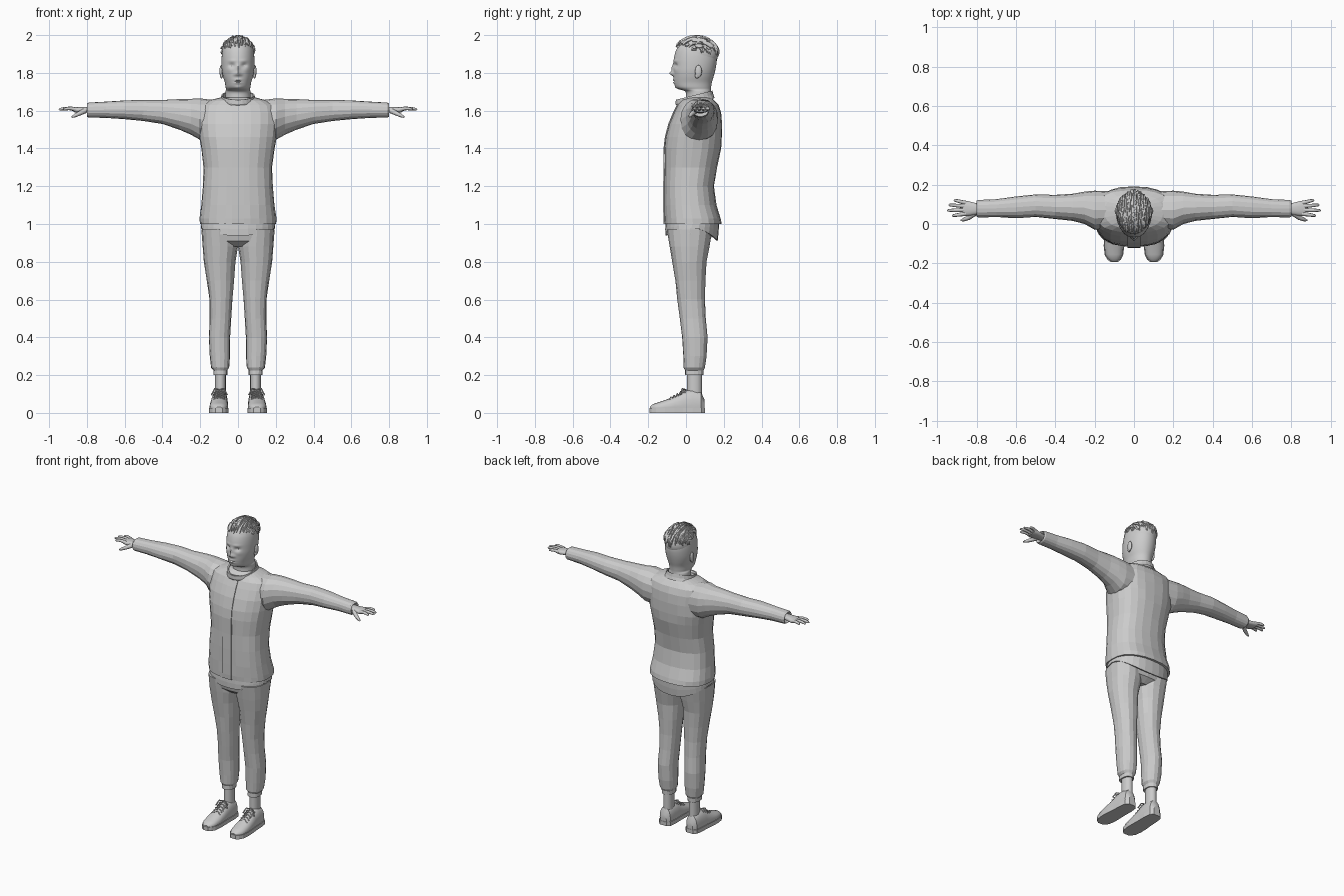
import bpy, bmesh, random
from math import sin, cos, pi, exp, radians
from mathutils import Vector as V

random.seed(4)


def oval(axis, pos, a0, a1, b0, b1, p=2.2, n=20, jitter=0):
    """Superellipse ring across an axis, given its two extents."""
    pts = []
    for i in range(n):
        c, s = cos(2 * pi * i / n), sin(2 * pi * i / n)
        k = 1 + random.uniform(-jitter, jitter)
        a = (a0 + a1) / 2 + (a1 - a0) / 2 * k * abs(c) ** (2 / p) * (1 if c > 0 else -1)
        b = (b0 + b1) / 2 + (b1 - b0) / 2 * k * abs(s) ** (2 / p) * (1 if s > 0 else -1)
        pts.append(V({'x': (pos, a, b), 'y': (a, pos, b), 'z': (a, b, pos)}[axis]))
    return pts


def skin(bm, rings, caps=True):
    rows = [[bm.verts.new(q) for q in r] for r in rings]
    n = len(rows[0])
    for r, t in zip(rows, rows[1:]):
        for i in range(n):
            bm.faces.new((r[i], r[(i + 1) % n], t[(i + 1) % n], t[i]))
    if caps:
        bm.faces.new(rows[0])
        bm.faces.new(rows[-1])


def finish(name, bm, mirror=False, smooth=0):
    bmesh.ops.recalc_face_normals(bm, faces=bm.faces[:])
    me = bpy.data.meshes.new(name)
    bm.to_mesh(me)
    bm.free()
    ob = bpy.data.objects.new(name, me)
    bpy.context.collection.objects.link(ob)
    if mirror:
        ob.modifiers.new("mirror", 'MIRROR').use_mirror_merge = False
    if smooth:
        bpy.ops.object.select_all(action='DESELECT')
        ob.select_set(True)
        bpy.context.view_layer.objects.active = ob
        bpy.ops.object.shade_smooth_by_angle(angle=radians(smooth))
    return ob


def loft(name, rings, caps=True, mirror=False, smooth=0):
    bm = bmesh.new()
    skin(bm, rings, caps)
    return finish(name, bm, mirror, smooth)


def tube(bm, path, radii, ref, flat=1, n=8):
    """Tapered tube along a path; ref is any direction not along it."""
    path, rings = [V(p) for p in path], []
    for i, p in enumerate(path):
        d = (path[min(i + 1, len(path) - 1)] - path[max(i - 1, 0)]).normalized()
        s = d.cross(V(ref)).normalized()
        u = s.cross(d)
        rings.append([p + radii[i] * (s * cos(2 * pi * k / n) * flat + u * sin(2 * pi * k / n))
                      for k in range(n)])
    skin(bm, rings)


def resample(rows, k):
    """Catmull-Rom subdivision of a table of rows."""
    out = []
    for i in range(len(rows) - 1):
        four = [rows[max(i - 1, 0)], rows[i], rows[i + 1], rows[min(i + 2, len(rows) - 1)]]
        for j in range(k):
            t = j / k
            out.append([0.5 * (2 * b + (c - a) * t + (2 * a - 5 * b + 4 * c - d) * t * t
                               + (3 * b - a - 3 * c + d) * t ** 3) for a, b, c, d in zip(*four)])
    return out + [list(rows[-1])]


# Jacket body and front placket: z, half width, front y, back y
body = [(1.0, .203, -.114, .188), (1.03, .202, -.116, .183), (1.1, .195, -.117, .16),
        (1.2, .186, -.117, .147), (1.3, .182, -.115, .163), (1.4, .195, -.115, .185),
        (1.46, .205, -.108, .19), (1.53, .212, -.09, .19), (1.59, .212, -.065, .185),
        (1.63, .20, -.045, .172), (1.655, .15, -.025, .15), (1.67, .09, 0, .13)]
loft("jacket_body", [oval('z', z, -h, h, f, b, 2.4, 24, .012) for z, h, f, b in body])
loft("jacket_placket", [[V((-.033, f - .004, z)), V((.033, f - .004, z)), V((.033, f + .02, z)),
                         V((-.033, f + .02, z))] for z, h, f, b in body[:10]])

# Sleeves with turned-in cuffs: x, y range, z range
sleeve = [(.12, -.02, .165, 1.44, 1.655), (.2, -.03, .17, 1.445, 1.663), (.25, 0, .165, 1.475, 1.662),
          (.31, .015, .155, 1.50, 1.66), (.4, .025, .148, 1.53, 1.657), (.5, .035, .15, 1.545, 1.657),
          (.6, .03, .14, 1.555, 1.655), (.7, .035, .125, 1.562, 1.648), (.79, .033, .122, 1.564, 1.643),
          (.8, .038, .117, 1.569, 1.638), (.78, .055, .10, 1.585, 1.622)]
loft("sleeve", [oval('x', *r, 2.2, 16, .02) for r in sleeve], mirror=True)


# Collar, a tilted folded band: z, half width, front y, back y
def tilted(z, h, f, b):
    return [q + V((0, 0, .25 * (q.y - .045))) for q in oval('z', z, -h, h, f, b, 2, 24)]


loft("collar", [tilted(1.64, .105, -.045, .152), tilted(1.66, .092, -.055, .145),
                tilted(1.682, .088, -.054, .14), tilted(1.68, .08, -.044, .134),
                tilted(1.65, .072, -.02, .13)], caps=False)

# Shirt tail below the jacket hem, dipping front and back
tail = []
for drop, h, f, b in ((0, .194, -.108, .175), (.5, .196, -.11, .173), (1, .197, -.109, .168),
                      (.98, .188, -.1, .158), (.3, .186, -.096, .155)):
    ring = oval('z', 1.01, -h, h, f, b, 2.3, 28)
    for q in ring:
        k = (q.y - (f + b) / 2) / ((b - f) / 2)
        q.z -= drop * (.03 + (.042 if k < 0 else .068) * k * k)
    tail.append(ring)
loft("shirt_tail", tail, caps=False)

# Trousers: hips, then a leg with gathered cuff (z, x range, y range)
loft("trouser_hips", [oval('z', z, -h, h, f, b, 2.4, 20) for z, h, f, b in
                      ((1.0, .19, -.1, .145), (.95, .193, -.098, .14), (.91, .185, -.088, .128),
                       (.88, .13, -.05, .09))])
leg = [(.97, .01, .194, -.1, .14), (.88, .002, .188, -.085, .122), (.8, .015, .18, -.072, .108),
       (.7, .022, .165, -.058, .103), (.6, .03, .152, -.045, .10), (.5, .037, .15, -.032, .105),
       (.4, .042, .155, -.022, .113), (.3, .042, .15, -.015, .108), (.24, .046, .143, -.012, .10),
       (.225, .056, .131, -.005, .092), (.2, .057, .131, -.006, .091)]
loft("trouser_leg", [oval('z', *r, 2.3, 16, .025) for r in leg], mirror=True)
loft("ankle", [oval('z', z, .064, .122, .005, .085, 2, 14) for z in (.22, .16, .09)],
     mirror=True, smooth=40)

# Shoes: upper, sole and laces (y, x range, top z)
shoe = [(.098, .075, .118, .07), (.08, .058, .136, .11), (.035, .053, .142, .125),
        (-.015, .054, .144, .115), (-.06, .053, .149, .088), (-.11, .052, .151, .068),
        (-.155, .058, .146, .053), (-.178, .07, .132, .045), (-.19, .085, .115, .032)]
upper = [oval('y', y, a, b, .02 - (t - .02) * .6, t, 2.3, 20) for y, a, b, t in shoe]
for ring in upper:
    for q in ring:
        q.z = max(q.z, .018)
loft("shoe_upper", upper, mirror=True, smooth=35)
outline = [(a - .003, y) for y, a, b, t in shoe] + [(b + .003, y) for y, a, b, t in shoe[::-1]]
loft("shoe_sole", [[V((x, y * 1.02, z)) for x, y in outline] for z in (0, .026)], mirror=True)
bm = bmesh.new()
for i in range(5):
    y, z = -.012 - .017 * i, .118 - .0095 * i
    for s in (1, -1):
        tube(bm, [(.07, y + s * .006, z - .01), (.099, y, z + .003), (.128, y - s * .006, z - .01)],
             [.004] * 3, (0, 0, 1), n=5)
for s in (1, -1):
    tube(bm, [(.099, 0, .122), (.099 + s * .025, -.02, .128), (.099 + s * .042, -.03, .095)],
         [.004] * 3, (0, 0, 1), n=5)
finish("shoe_laces", bm, mirror=True)

# Hands: palm, four fingers, thumb
bm = bmesh.new()
skin(bm, [oval('x', *r, 2.4, 14) for r in
          ((.77, .055, .1, 1.588, 1.622), (.81, .046, .108, 1.59, 1.62),
           (.85, .04, .118, 1.588, 1.619), (.872, .043, .116, 1.593, 1.616))])
for y0, x1, y1 in ((.052, .925, .042), (.071, .949, .069), (.09, .942, .097), (.107, .915, .122)):
    tube(bm, [(x1 + (.855 - x1) * t, y1 + (y0 - y1) * t, 1.606 + .006 * (1 - t) * t * 4)
              for t in (1, .6, .3, .06, 0)], [.011, .0095, .0085, .0065, .003], (0, 0, 1))
tube(bm, [(.81, .055, 1.6), (.84, .032, 1.585), (.865, .022, 1.573), (.88, .018, 1.566)],
     [.015, .012, .009, .004], (0, 0, 1))
finish("hand", bm, mirror=True, smooth=50)

# Neck and head: z, half width, front y, back y
head = [(1.6, .075, .0, .138), (1.66, .068, .0, .134), (1.70, .066, -.003, .132),
        (1.713, .063, -.036, .132), (1.725, .066, -.054, .133), (1.75, .07, -.063, .137),
        (1.78, .079, -.066, .146), (1.81, .085, -.067, .154), (1.84, .087, -.066, .16),
        (1.87, .087, -.065, .163), (1.90, .085, -.059, .16), (1.925, .08, -.05, .152),
        (1.95, .068, -.034, .135), (1.97, .045, -.005, .105), (1.98, .012, .035, .06)]
# Face features: x, z, spread x, spread z, outward push
face = [(0, 1.797, .011, .011, .02), (0, 1.825, .008, .02, .01), (.016, 1.792, .007, .007, .007),
        (.033, 1.84, .014, .010, -.012), (.03, 1.864, .02, .006, .004), (0, 1.763, .018, .005, .006),
        (0, 1.748, .015, .005, .006), (0, 1.755, .022, .0025, -.004), (0, 1.722, .016, .009, .005),
        (.045, 1.815, .014, .014, .003)]
rings = [oval('z', z, -h, h, f, b, 2.05, 64) for z, h, f, b in resample(head, 5)]
for q in (q for r in rings for q in r if q.y < .02):
    q.y -= sum(d * exp(-((abs(q.x) - x) / sx) ** 2 - ((q.z - z) / sz) ** 2)
               for x, z, sx, sz, d in face)
loft("head", rings, smooth=50)


def ball(name, centre, size):
    bm = bmesh.new()
    bmesh.ops.create_uvsphere(bm, u_segments=16, v_segments=10, radius=1)
    for v in bm.verts:
        v.co = V([c + s * k for c, s, k in zip(centre, size, v.co)])
    return finish(name, bm, mirror=True, smooth=60)


ball("eye", (.032, -.036, 1.84), (.014, .012, .009))
ball("ear", (.089, .066, 1.808), (.009, .018, .033))
ball("ear_lobe", (.087, .058, 1.785), (.007, .011, .014))

# Hair: a cap trimmed on a slope, covered in swept-back locks
bm = bmesh.new()
bmesh.ops.create_icosphere(bm, subdivisions=4, radius=1)
for v in bm.verts:
    v.co = V((v.co.x * .087, .055 + v.co.y * .115, 1.9 + v.co.z * .092))
bmesh.ops.bisect_plane(bm, geom=bm.verts[:] + bm.edges[:] + bm.faces[:],
                       plane_co=(0, .055, 1.905), plane_no=(0, .3, 1), clear_inner=True)
finish("hair_cap", bm, smooth=40)
bm = bmesh.new()
for i in range(150):
    a = radians(random.uniform(-72, 72))
    start = random.uniform(-68, 55)
    drift = random.uniform(-.15, .15)
    lift = random.uniform(.98, 1.03)
    path = []
    for j in range(5):
        t, w = radians(start + 11 * j), a + drift * j / 4
        k = lift * (.97 + .045 * sin(pi * (j + .5) / 5))
        path.append((.088 * k * sin(w), .055 + .117 * k * cos(w) * sin(t),
                     1.9 + .093 * k * cos(w) * cos(t)))
    tube(bm, path, [.003, .006, .0065, .005, .001], (1, 0, 0), n=5)
finish("hair_locks", bm)
